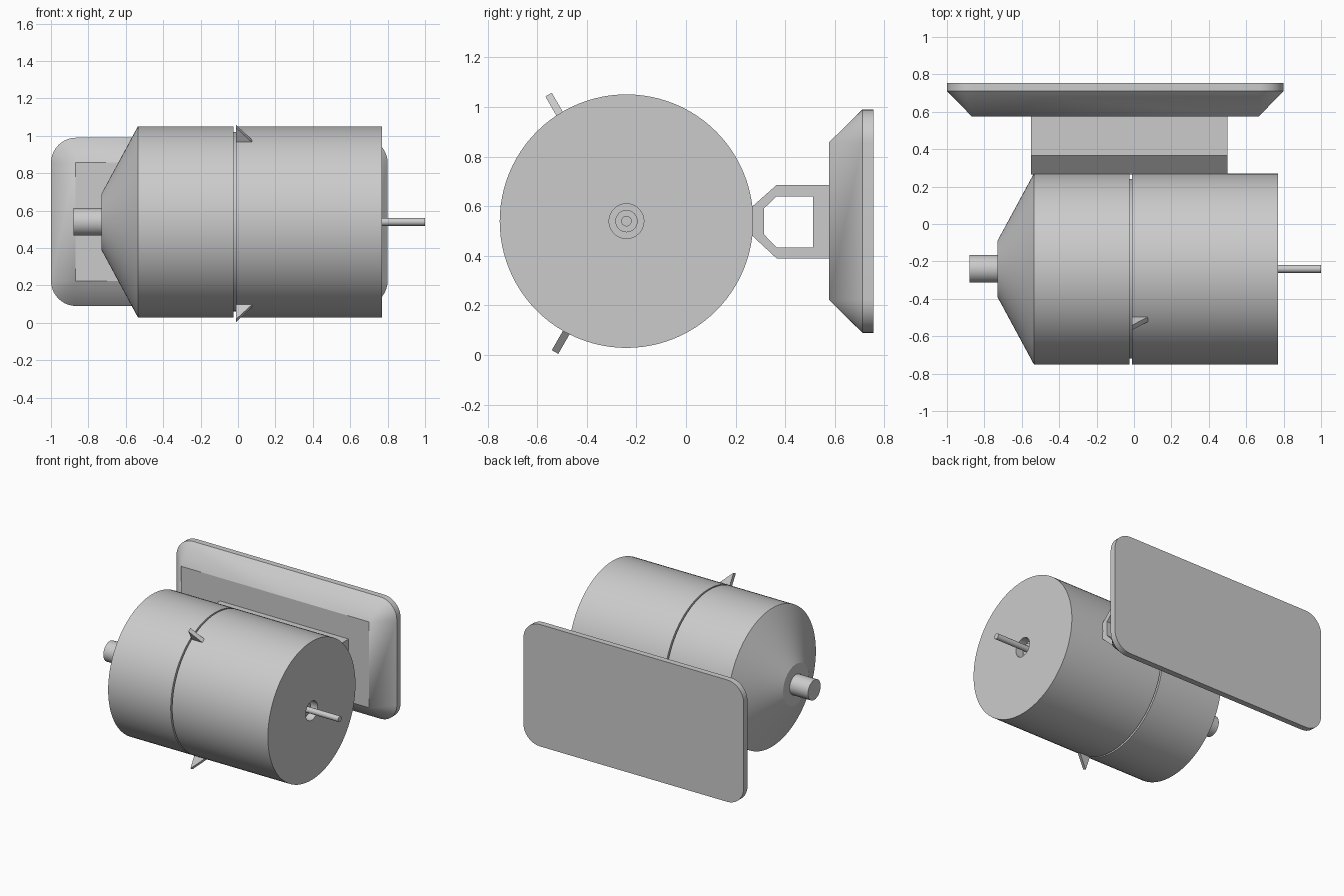
import bpy, bmesh, math
from mathutils import Vector

if "Cube" in bpy.data.objects:
    bpy.data.objects.remove(bpy.data.objects["Cube"])

AXIS_Y, AXIS_Z = -0.24, 0.54


def finish(name, bm, smooth=False):
    bmesh.ops.recalc_face_normals(bm, faces=bm.faces)
    me = bpy.data.meshes.new(name)
    bm.to_mesh(me)
    bm.free()
    ob = bpy.data.objects.new(name, me)
    bpy.context.collection.objects.link(ob)
    if smooth:
        bpy.ops.object.select_all(action='DESELECT')
        ob.select_set(True)
        bpy.context.view_layer.objects.active = ob
        bpy.ops.object.shade_smooth_by_angle(angle=math.radians(25))
    return ob


def lathe(name, profile, segs=96):
    """Revolve (x, radius) points about the drum axis."""
    bm = bmesh.new()
    vs = [bm.verts.new((x, AXIS_Y, AXIS_Z + r)) for x, r in profile]
    es = [bm.edges.new(p) for p in zip(vs, vs[1:])]
    bmesh.ops.spin(bm, geom=vs + es, cent=(0, AXIS_Y, AXIS_Z), axis=(1, 0, 0),
                   angle=math.tau, steps=segs)
    bmesh.ops.remove_doubles(bm, verts=bm.verts, dist=1e-5)
    return finish(name, bm, True)


def bridge(bm, a, b):
    n = len(a)
    for i in range(n):
        j = (i + 1) % n
        bm.faces.new((a[i], a[j], b[j], b[i]))


# drum: coned half, narrow seam, straight half with a stepped shaft hole
lathe("drum", [(-0.73, 0), (-0.73, 0.15), (-0.535, 0.511), (-0.024, 0.511),
               (-0.024, 0.48), (-0.012, 0.48), (-0.012, 0.511), (0.77, 0.511),
               (0.77, 0.07), (0.71, 0.07), (0.71, 0)])
lathe("nozzle", [(-0.88, 0), (-0.88, 0.074), (-0.72, 0.074), (-0.72, 0)], 48)
lathe("shaft_collar", [(0.70, 0), (0.73, 0), (0.73, 0.045), (0.70, 0.045)][1:]
      + [(0.70, 0)], 32)
lathe("shaft", [(0.70, 0), (0.70, 0.021), (1.0, 0.021), (1.0, 0)], 32)

# triangular pointer fins above and below
for label, side in (("upper", 1), ("lower", -1)):
    bm = bmesh.new()
    out = Vector((0, -0.5, side * 0.866))
    across = Vector((0, 0.866, side * 0.5)) * 0.015
    tip = Vector((0, -0.554, 1.05)) if side > 0 else Vector((0, -0.528, 0.0125))
    base = tip - out * 0.10
    pts = [tip + Vector((-0.01, 0, 0)), base + Vector((-0.01, 0, 0)),
           base + Vector((0.085, 0, 0))]
    a = [bm.verts.new(p + across) for p in pts]
    b = [bm.verts.new(p - across) for p in pts]
    bm.faces.new(a)
    bm.faces.new(b)
    bridge(bm, a, b)
    finish(label + "_fin", bm)

# hollow mounting bracket, section in y-z
outer = [(0.265, 0.597), (0.365, 0.686), (0.576, 0.686),
         (0.576, 0.39), (0.365, 0.39), (0.265, 0.483)]
inner = [(0.315, 0.592), (0.365, 0.64), (0.512, 0.64),
         (0.512, 0.434), (0.365, 0.434), (0.315, 0.486)]
bm = bmesh.new()
rings = [[bm.verts.new((x, y, z)) for y, z in sec]
         for sec in (outer, inner) for x in (-0.55, 0.50)]
for p, q in ((0, 1), (2, 3), (0, 2), (1, 3)):
    bridge(bm, rings[p], rings[q])
finish("mounting_bracket", bm)

# wall plate: rounded rim tapering to a sharp-cornered front face
bm = bmesh.new()
N, R, CX, CZ = 10, 0.135, -0.1, 0.54
rim, back, front = [], [], []
for k, (sx, sz) in enumerate(((1, 1), (-1, 1), (-1, -1), (1, -1))):
    front.append(bm.verts.new((CX + sx * 0.768, 0.576, CZ + sz * 0.317)))
    for i in range(N + 1):
        a = math.pi / 2 * (k + i / N)
        x = CX + sx * (0.9 - R) + R * math.cos(a)
        z = CZ + sz * (0.45 - R) + R * math.sin(a)
        rim.append(bm.verts.new((x, 0.711, z)))
        back.append(bm.verts.new((x, 0.755, z)))
bridge(bm, rim, back)
bm.faces.new(back)
bm.faces.new(front)
for k in range(4):
    s = k * (N + 1)
    for i in range(N):
        bm.faces.new((front[k], rim[s + i], rim[s + i + 1]))
    nxt = (k + 1) % 4
    bm.faces.new((front[k], rim[s + N], rim[nxt * (N + 1)], front[nxt]))
finish("wall_plate", bm, True)
